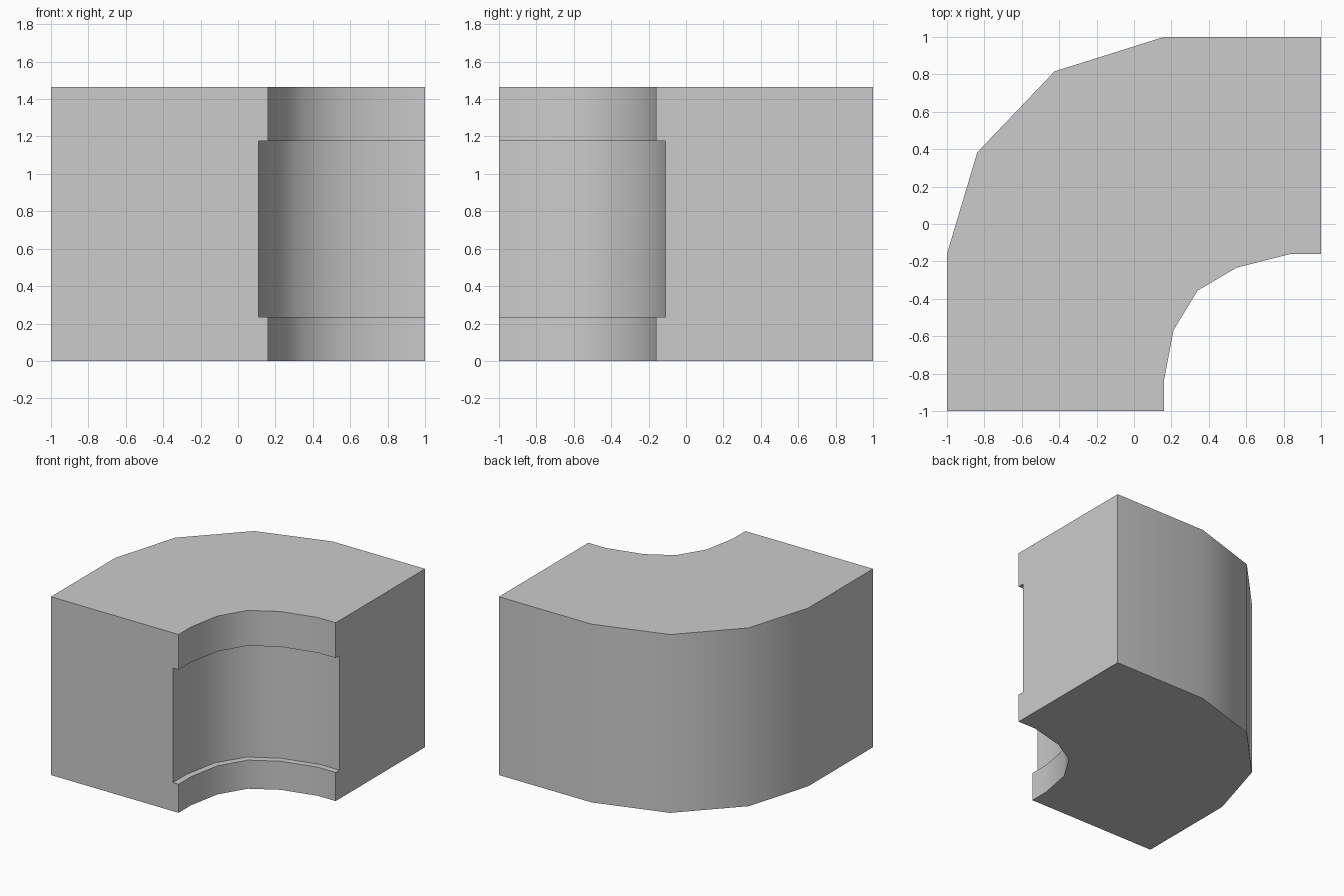
import bpy
import bmesh
import math
from mathutils import Vector

if "Cube" in bpy.data.objects:
    bpy.data.objects.remove(bpy.data.objects["Cube"], do_unlink=True)

HEIGHT = 1.465
GROOVE_BOTTOM, GROOVE_TOP = 0.235, 1.175
PIVOT = Vector((1, -1))      # centre of the bend
GROOVE_SCALE = 1.06          # recess radius relative to the inner radius

# Plan outline of the bend
outer = [(-1, -1), (-1, -0.16), (-0.838, 0.383), (-0.425, 0.816), (0.16, 1), (1, 1)]
inner = [(1, -0.16), (0.838, -0.16), (0.549, -0.233), (0.34, -0.356),
         (0.211, -0.568), (0.16, -0.838), (0.16, -1)]


def prism(name, outline, bottom, top):
    """Extrude a plan outline between two heights."""
    bm = bmesh.new()
    face = bm.faces.new([bm.verts.new((x, y, bottom)) for x, y in outline])
    result = bmesh.ops.extrude_face_region(bm, geom=[face])
    moved = [v for v in result["geom"] if isinstance(v, bmesh.types.BMVert)]
    bmesh.ops.translate(bm, verts=moved, vec=(0, 0, top - bottom))
    bmesh.ops.recalc_face_normals(bm, faces=bm.faces)
    mesh = bpy.data.meshes.new(name)
    bm.to_mesh(mesh)
    bm.free()
    obj = bpy.data.objects.new(name, mesh)
    bpy.context.collection.objects.link(obj)
    return obj


# Solid curved block
block = prism("curved_block", outer + inner, 0, HEIGHT)

grey = bpy.data.materials.new("grey")
grey.use_nodes = True
colour = (0.6, 0.6, 0.6, 1)
grey.diffuse_color = colour
grey.node_tree.nodes["Principled BSDF"].inputs["Base Color"].default_value = colour
block.data.materials.append(grey)

# Shallow groove along the inner curve, open at both ends
recess = [PIVOT + (Vector(p) - PIVOT) * GROOVE_SCALE for p in inner]
recess[0].x = 1.2
recess[-1].y = -1.2
cutter = prism("groove_cutter", recess + [(1.2, -1.2)], GROOVE_BOTTOM, GROOVE_TOP)
cutter.hide_render = True
cutter.data.materials.append(grey)

bpy.context.view_layer.objects.active = block
block.select_set(True)
cut = block.modifiers.new("groove", "BOOLEAN")
cut.operation = "DIFFERENCE"
cut.solver = "EXACT"
cut.object = cutter
bpy.ops.object.modifier_apply(modifier=cut.name)
bpy.data.objects.remove(cutter, do_unlink=True)

# Smooth curves, crisp corners
bpy.ops.object.shade_smooth_by_angle(angle=math.radians(32))
